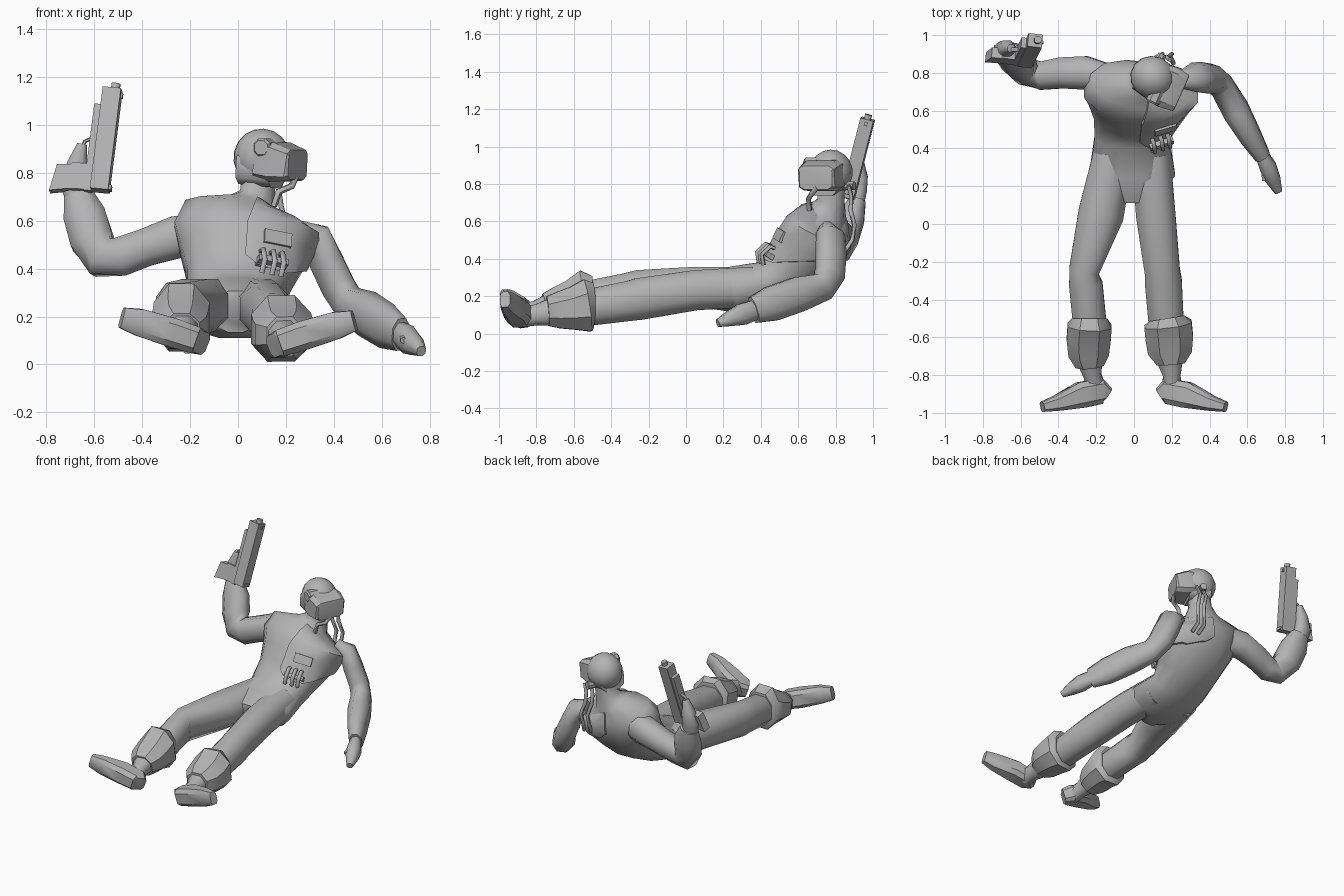
import bpy, bmesh, math
from mathutils import Vector, Matrix

cube = bpy.data.objects.get("Cube")
if cube:
    bpy.data.objects.remove(cube)

GREY = (0.45, 0.45, 0.45, 1)
mat = bpy.data.materials.new("plain grey")
mat.use_nodes = True
mat.diffuse_color = GREY
mat.node_tree.nodes["Principled BSDF"].inputs["Base Color"].default_value = GREY


def finish(name, bm, angle=40):
    bmesh.ops.recalc_face_normals(bm, faces=bm.faces)
    mesh = bpy.data.meshes.new(name)
    bm.to_mesh(mesh)
    bm.free()
    mesh.materials.append(mat)
    ob = bpy.data.objects.new(name, mesh)
    bpy.context.collection.objects.link(ob)
    smooth(ob, angle)
    return ob


def smooth(ob, angle):
    bpy.ops.object.select_all(action='DESELECT')
    ob.select_set(True)
    bpy.context.view_layer.objects.active = ob
    bpy.ops.object.shade_smooth_by_angle(angle=math.radians(angle))


def tube(name, stations, hint=(1, 0, 0), sides=8, square=0.9, grow=0, angle=62):
    """Loft rings (x, y, z, half width along hint, half depth) along a path."""
    bm = bmesh.new()
    pts = [Vector(s[:3]) for s in stations]
    rings = []
    for i, s in enumerate(stations):
        t = (pts[min(i + 1, len(pts) - 1)] - pts[max(i - 1, 0)]).normalized()
        u = Vector(hint)
        u = (u - t * u.dot(t)).normalized()
        v = t.cross(u)
        ring = []
        for k in range(sides):
            a = 2 * math.pi * (k + 0.5) / sides
            c, d = math.cos(a), math.sin(a)
            c = math.copysign(abs(c) ** square, c)
            d = math.copysign(abs(d) ** square, d)
            ring.append(bm.verts.new(pts[i] + u * c * (s[3] + grow) + v * d * (s[-1] + grow)))
        rings.append(ring)
    for a, b in zip(rings, rings[1:]):
        for k in range(sides):
            j = (k + 1) % sides
            bm.faces.new((a[k], a[j], b[j], b[k]))
    bm.faces.new(rings[0])
    bm.faces.new(rings[-1])
    return finish(name, bm, angle)


def prism(name, outline, lo, hi, matrix=Matrix()):
    """Extrude an outline in local x, z from y = lo to y = hi."""
    bm = bmesh.new()
    f = bm.faces.new([bm.verts.new((x, lo, z)) for x, z in outline])
    ext = bmesh.ops.extrude_face_region(bm, geom=[f])["geom"]
    bmesh.ops.translate(bm, vec=(0, hi - lo, 0),
                        verts=[e for e in ext if isinstance(e, bmesh.types.BMVert)])
    bm.transform(matrix)
    return finish(name, bm, 20)


def box(name, x0, x1, z0, z1, half, matrix):
    return prism(name, [(x0, z0), (x1, z0), (x1, z1), (x0, z1)], -half, half, matrix)


# Torso, reclined, with neck
torso_path = [(-.01, .12, .22, .1, .09), (-.01, .26, .235, .235, .13), (-.01, .45, .27, .205, .125),
              (.005, .57, .36, .225, .165), (.02, .66, .46, .27, .185),
              (.03, .705, .55, .305, .175), (.035, .735, .61, .27, .145),
              (.06, .76, .655, .11, .1), (.08, .775, .71, .075, .075), (.09, .775, .8, .075, .075)]
torso = tube("torso", torso_path, sides=12)

# Vest panel wrapping the left side of the chest
vest = tube("chest_vest", torso_path[2:8], sides=12, grow=.015)
cutter = prism("vest_cutter", [(.08, .7), (.04, .6), (.03, .46), (.08, .42),
                               (.2, .38), (.42, .4), (.42, .7)], .2, 1.1)
cutter.hide_render = True
mod = vest.modifiers.new("trim", 'BOOLEAN')
mod.operation, mod.object, mod.solver = 'INTERSECT', cutter, 'EXACT'
bpy.context.view_layer.objects.active = vest
bpy.ops.object.modifier_apply(modifier="trim")
bpy.data.objects.remove(cutter)
smooth(vest, 40)
bpy.context.view_layer.update()


def on_vest(x, z, roll):
    """Frame lying on the vest front, with local y pointing inwards."""
    hit, loc, normal, _ = vest.ray_cast(Vector((x, -1, z)), Vector((0, 1, 0)))
    inward = -normal
    up = Vector((0, 0, 1))
    up = (up - inward * up.dot(inward)).normalized()
    frame = Matrix((inward.cross(up), inward, up)).transposed().to_4x4()
    return Matrix.Translation(loc) @ frame @ Matrix.Rotation(math.radians(roll), 4, 'Y')


# Chest pocket and buckled clips
box("chest_pocket", -.06, .06, -.03, .03, .012, on_vest(.165, .525, 12))
clips = on_vest(.14, .425, 12)
for n, x in enumerate((-.045, .0, .04)):
    at = clips @ Matrix.Translation((x, 0, 0))
    tube("chest_clip_%d" % n, [(*(at @ Vector(p)), .012, .012) for p in
                               ((0, .02, .05), (0, -.025, .04), (0, -.04, -.02), (0, .0, -.06))],
         sides=6)
box("clip_bar", -.065, .065, -.015, .012, .03, clips)

# Legs, cuffs and feet
legs = {
    "left": [(.09, .36, .25, .11, .115), (.115, .05, .232, .112, .115), (.15, -.25, .185, .1, .12),
             (.155, -.3, .175, .105, .115), (.17, -.52, .14, .1, .105), (.19, -.72, .115, .075, .08),
             (.2, -.8, .1, .05, .06), (.2, -.88, .09, .055, .06)],
    "right": [(-.11, .36, .25, .115, .115), (-.175, .05, .245, .13, .12), (-.265, -.25, .23, .085, .118),
              (-.255, -.32, .22, .095, .11), (-.235, -.52, .185, .095, .105), (-.235, -.72, .15, .075, .075),
              (-.22, -.8, .125, .05, .055), (-.2, -.88, .1, .055, .06)]}
cuffs = {
    "left": [(.175, -.5, .15, .1, .13), (.18, -.53, .15, .135, .15), (.187, -.6, .135, .135, .125),
             (.19, -.68, .125, .125, .105), (.195, -.74, .12, .08, .085)],
    "right": [(-.235, -.5, .195, .1, .12), (-.235, -.54, .195, .125, .155), (-.24, -.61, .175, .125, .12),
              (-.24, -.69, .155, .115, .1), (-.235, -.75, .14, .08, .08)]}
foot = [(.15, -.905, .09, .045, .05), (.175, -.885, .1, .07, .06), (.28, -.905, .135, .072, .064),
        (.41, -.95, .175, .042, .06), (.485, -.968, .195, .028, .045)]
for side, sx, dz in (("left", 1, -.012), ("right", -1, 0)):
    tube(side + "_leg", legs[side])
    tube(side + "_cuff", cuffs[side], angle=35)
    tube(side + "_foot", [(x * sx, y, z + dz, w, h) for x, y, z, w, h in foot],
         hint=(0, 1, 0), square=.6, angle=35)

# Left arm resting low, with hand
tube("left_arm", [(.25, .76, .56, .04, .05), (.325, .775, .53, .06, .085), (.368, .775, .43, .066, .088),
                  (.42, .77, .32, .068, .085), (.465, .73, .25, .07, .08), (.54, .6, .21, .077, .1),
                  (.62, .46, .16, .062, .1), (.68, .36, .125, .045, .075)], hint=(.8, .5, .1))
tube("left_hand", [(.67, .38, .13, .035, .055), (.71, .3, .103, .048, .062), (.735, .24, .082, .044, .046),
                   (.765, .17, .055, .022, .022)], hint=(.8, .5, .1))
tube("left_thumb", [(.69, .31, .12, .02, .02), (.69, .23, .1, .014, .014)], sides=6)

# Right arm raised, with hand
tube("right_arm", [(-.16, .78, .54, .08, .1), (-.26, .8, .53, .095, .095), (-.38, .8, .49, .088, .085),
                   (-.49, .785, .45, .08, .088), (-.565, .805, .445, .078, .09), (-.61, .85, .52, .08, .097),
                   (-.64, .89, .62, .07, .095), (-.667, .915, .71, .05, .065)], hint=(0, 1, 0))
tube("right_hand", [(-.67, .91, .69, .042, .055), (-.685, .925, .76, .045, .06), (-.67, .93, .84, .045, .045),
                    (-.65, .93, .92, .022, .022)], hint=(0, 1, 0))

# Pistol: local z runs to the muzzle, local x to the sights
muzzle = Vector((.055, .11, .43)).normalized()
top = Vector((1, -.1, 0))
top = (top - muzzle * top.dot(muzzle)).normalized()
gun = Matrix((top, muzzle.cross(top), muzzle)).transposed().to_4x4()
gun.translation = (-.58, .865, .73)
box("pistol_slide", -.035, .042, -.005, .435, .036, gun)
box("pistol_frame", -.062, -.03, -.015, .36, .028, gun)
prism("pistol_grip", [(-.04, -.01), (-.05, .1), (-.12, .1), (-.13, .09), (-.185, .085),
                      (-.205, -.03), (-.13, -.015)], -.028, .028, gun)
box("front_sight", .04, .05, .4, .42, .008, gun)
box("rear_sight", .04, .052, 0, .02, .02, gun)
tube("pistol_barrel", [(*(gun @ Vector((.015, 0, z))), .02, .02) for z in (.4, .46)])
tube("trigger_guard", [(*(gun @ Vector(p)), .012, .008) for p in
                       ((-.05, 0, .22), (-.085, 0, .2), (-.1, 0, .15), (-.08, 0, .08))],
     hint=(0, 1, 0), sides=6)

# Head, turned to its left
face = Vector((.91, -.41, -.06)).normalized()
ear = Vector((-.41, -.91, 0)).normalized()
bm = bmesh.new()
bmesh.ops.create_uvsphere(bm, u_segments=14, v_segments=9, radius=1)
turn = Matrix((face, -ear, face.cross(-ear))).transposed().to_4x4()
bm.transform(Matrix.Translation((.1, .775, .862)) @ turn @ Matrix.Diagonal((.122, .115, .122, 1)))
finish("head", bm)
head = Vector((.09, .765, .84))


def along_face(steps):
    return [(*(head + face * d + Vector((0, 0, z))), w, h) for d, z, w, h in steps]


tube("jaw", along_face([(-.07, -.02, .09, .075), (.08, -.02, .095, .08)]), hint=ear, square=.6)
tube("visor", along_face([(.02, .015, .105, .08), (.09, .01, .118, .085), (.165, 0, .108, .068),
                          (.175, 0, .098, .06)]), hint=ear, square=.35, angle=25)

# Right earpiece, and the hose socket low on the left of the head
for name, base, r in (("right_earpiece", Vector((.135, .725, .905)), .04),
                      ("hose_socket", Vector((.15, .9, .79)), .024)):
    tube(name, [(*(base + ear * d), r * s, r * s) for d, s in ((0, 1), (.085, 1), (.095, .8))],
         hint=(0, 0, 1), angle=30)

# Air hoses
tube("front_hose", [(.24, .7, .78, .014, .014), (.225, .67, .745, .014, .014), (.17, .655, .72, .014, .014),
                    (.15, .66, .66, .014, .014)], hint=(.3, 1, .2), sides=6)
for n, dx in enumerate((0, .05)):
    tube("back_hose_%d" % n, [(.14 + dx, .87, .79, .012), (.12 + dx, .885, .73, .012),
                              (.13 + dx, .88, .66, .012), (.15 + dx, .9, .58, .012),
                              (.14 + dx, .89, .5, .012), (.16 + dx, .85, .44, .012)], sides=6)
